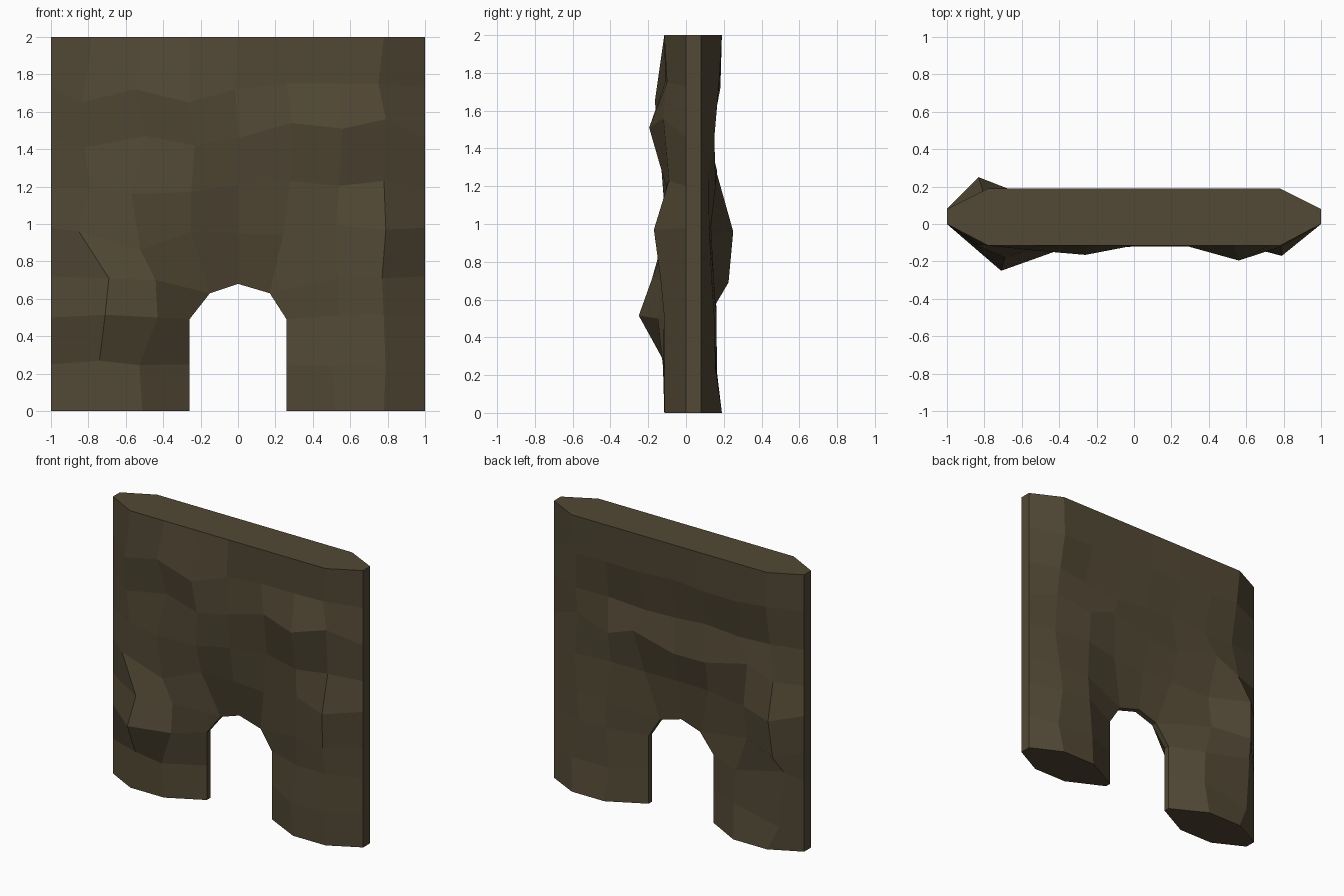
import bpy, bmesh, random

if "Cube" in bpy.data.objects:
    bpy.data.objects.remove(bpy.data.objects["Cube"])

random.seed(4)
COLS = [-1, -0.78, -0.51, -0.26, 0, 0.26, 0.52, 0.78, 1]
ROWS = [0, 0.25, 0.5, 0.72, 0.98, 1.2, 1.46, 1.73, 2]
ARCH = {(3, 0): (-.26, 0), (3, 1): (-.26, .25), (3, 2): (-.26, .49), (3, 3): (-.15, .63),
        (4, 3): (0, .68), (5, 3): (.17, .63), (5, 2): (.26, .49), (5, 1): (.26, .25),
        (5, 0): (.26, 0)}

# Chipped stones that stand out: (column, row) -> x, y, z
FRONT = {(1, 1): (-.74, -.115, .27), (1, 2): (-.71, -.25, .515), (2, 2): (-.43, -.15, .5),
         (1, 3): (-.69, -.18, .71), (2, 3): (-.44, -.12, .7), (1, 4): (-.85, -.11, .96),
         (2, 4): (-.52, -.12, .86), (2, 5): (-.57, -.12, 1.16), (1, 6): (-.82, -.1, 1.41)}
FRONT.update({(3, 4): (-.25, -.065, .96), (4, 4): (0, -.05, .95), (5, 4): (.24, -.05, .94),
              (3, 5): (-.25, -.12, 1.17), (4, 5): (0, -.09, 1.21), (5, 5): (.28, -.07, 1.23),
              (3, 6): (-.23, -.14, 1.42), (4, 6): (0, -.12, 1.46), (5, 6): (.29, -.12, 1.54),
              (6, 6): (.56, -.195, 1.51), (7, 6): (.79, -.12, 1.56), (1, 7): (-.83, -.11, 1.65),
              (2, 7): (-.55, -.14, 1.72), (3, 7): (-.26, -.165, 1.65), (5, 7): (.26, -.11, 1.75),
              (6, 7): (.53, -.11, 1.75), (7, 7): (.75, -.1, 1.75), (7, 5): (.78, -.09, 1.23),
              (7, 4): (.79, -.17, .97), (7, 3): (.77, -.135, .71)})
BACK = {(1, 1): (-.86, .165, .17), (1, 2): (-.89, .16, .58), (1, 3): (-.85, .225, .69),
        (2, 3): (-.58, .13, .73), (1, 4): (-.83, .25, .96), (2, 4): (-.55, .13, .95),
        (1, 5): (-.8, .15, 1.2), (2, 5): (-.6, .16, 1.28), (5, 5): (.31, .165, 1.28),
        (5, 6): (.24, .12, 1.43), (3, 4): (-.25, .1, .97), (4, 4): (0, .09, .97),
        (5, 4): (.26, .1, .97), (7, 6): (.78, .15, 1.46), (7, 5): (.78, .12, 1.27)}

# Typical depth of each stone course
FRONT_DEPTH = [0, -.115, -.11, -.1, -.09, -.1, -.11, -.11]
BACK_DEPTH = [0, .16, .155, .14, .125, .15, .125, .18]


def point(i, j, fixed, edge_y, rim_y, cap_y, depth):
    """Position of one grid point on a wall face."""
    if (i, j) in ARCH:
        x, z = ARCH[i, j]
        return x, rim_y, z
    if (i, j) in fixed:
        return fixed[i, j]
    x, z = COLS[i], ROWS[j]
    if i in (0, 8):
        return x, edge_y, z
    if j in (0, 8):
        return x, cap_y, z
    r = random.uniform
    return x + r(-.025, .025), depth[j] + r(-.008, .008), z + r(-.02, .02)


def wall_face(bm, *shape):
    """Faceted 8 x 8 sheet with the doorway left out."""
    inside = lambda i, j: i in (3, 4) and j < 3
    cells = [(i, j) for i in range(8) for j in range(8) if not inside(i, j)]
    verts, quads = {}, []
    for i, j in cells:
        ring = [(i, j), (i + 1, j), (i + 1, j + 1), (i, j + 1)]
        for k in ring:
            if k not in verts:
                verts[k] = bm.verts.new(point(*k, *shape))
        quads.append(ring)
    for ring in quads:
        bm.faces.new([verts[k] for k in ring])
    return verts


bm = bmesh.new()
front = wall_face(bm, FRONT, 0, .015, -.115, FRONT_DEPTH)
border = [e for e in bm.edges if e.is_boundary]
back = wall_face(bm, BACK, .08, .055, .19, BACK_DEPTH)

# Close the outer edges and the inside of the arch
to_back = {v: back[k] for k, v in front.items()}
for e in border:
    a, b = e.verts
    bm.faces.new([a, b, to_back[b], to_back[a]])
bmesh.ops.recalc_face_normals(bm, faces=bm.faces)

mesh = bpy.data.meshes.new("stone_wall_with_arch")
bm.to_mesh(mesh)
bm.free()
wall = bpy.data.objects.new("stone_wall_with_arch", mesh)
bpy.context.collection.objects.link(wall)

stone = bpy.data.materials.new("brown_stone")
stone.diffuse_color = (.085, .066, .036, 1)
stone.use_nodes = True
stone.node_tree.nodes["Principled BSDF"].inputs["Base Color"].default_value = stone.diffuse_color
mesh.materials.append(stone)
